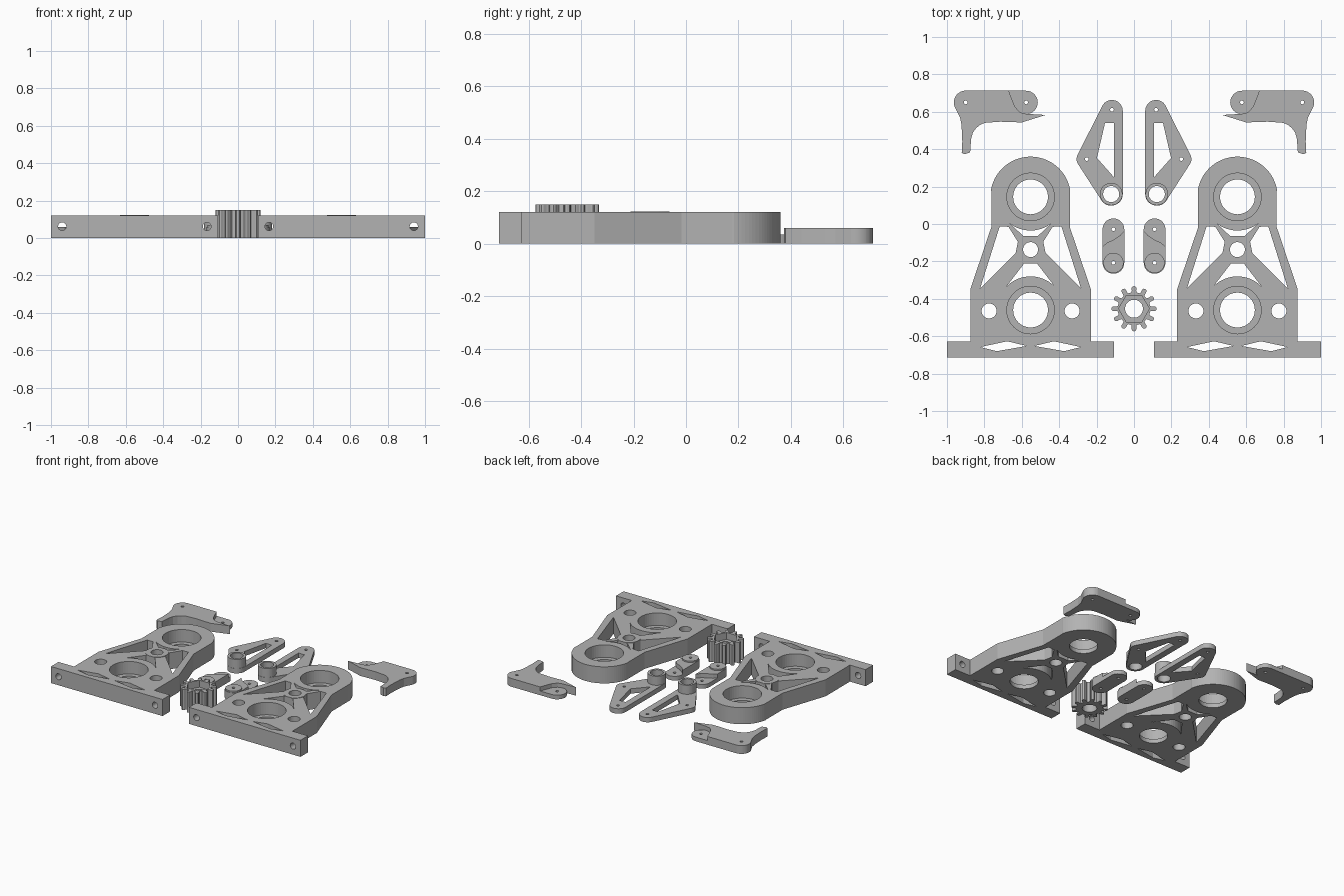
import bpy, bmesh, math
from mathutils import Matrix

if "Cube" in bpy.data.objects:
    bpy.data.objects.remove(bpy.data.objects["Cube"])

grey = bpy.data.materials.new("plain grey")
grey.diffuse_color = (0.45, 0.45, 0.45, 1)
grey.use_nodes = True
grey.node_tree.nodes["Principled BSDF"].inputs["Base Color"].default_value = grey.diffuse_color


def arc(cx, cy, r, a0, a1, n=16):
    """Points on an arc, angles in degrees."""
    return [(cx + r * math.cos(math.radians(a0 + (a1 - a0) * i / n)),
             cy + r * math.sin(math.radians(a0 + (a1 - a0) * i / n))) for i in range(n + 1)]


def circle(cx, cy, r, n=40):
    return arc(cx, cy, r, 0, 360, n)[:-1]


def prism(name, pts, z0, z1):
    """Extrude a closed outline between two heights."""
    bm = bmesh.new()
    low = [bm.verts.new((x, y, z0)) for x, y in pts]
    high = [bm.verts.new((x, y, z1)) for x, y in pts]
    bm.faces.new(low)
    bm.faces.new(high)
    n = len(pts)
    for i in range(n):
        j = (i + 1) % n
        bm.faces.new((low[i], low[j], high[j], high[i]))
    bmesh.ops.recalc_face_normals(bm, faces=bm.faces)
    me = bpy.data.meshes.new(name)
    bm.to_mesh(me)
    bm.free()
    me.materials.append(grey)
    ob = bpy.data.objects.new(name, me)
    bpy.context.collection.objects.link(ob)
    return ob


def combine(ob, other, op):
    """Apply a boolean and discard the helper."""
    m = ob.modifiers.new("bool", 'BOOLEAN')
    m.operation, m.object, m.solver = op, other, 'EXACT'
    bpy.context.view_layer.objects.active = ob
    bpy.ops.object.modifier_apply(modifier=m.name)
    bpy.data.objects.remove(other)


def cut(ob, pts, z0=-0.1, z1=0.3):
    combine(ob, prism("cutter", pts, z0, z1), 'DIFFERENCE')


def add(ob, pts, z0, z1):
    combine(ob, prism("addition", pts, z0, z1), 'UNION')


def mirrored(ob):
    """Make the left-hand twin of a right-hand part."""
    twin = ob.copy()
    twin.data = ob.data.copy()
    twin.data.transform(Matrix.Scale(-1, 4, (1, 0, 0)))
    twin.data.flip_normals()
    twin.name = "left_" + ob.name
    ob.name = "right_" + ob.name
    bpy.context.collection.objects.link(twin)


# side plate: flange, tapering body and round top
C, T = 0.553, 0.12
HI, LO, MID = 0.145, -0.46, -0.137
half = [(0.447, -0.713), (0.447, -0.627), (0.322, -0.627), (0.322, -0.348), (0.21, -0.017), (0.21, 0.175)]
right = [(C + x, y) for x, y in half]
left = [(C - x, y) for x, y in reversed(half)]
plate = prism("side_plate", right + arc(C, HI, 0.215, 10, 170, 40) + left, 0, T)
add(plate, circle(C, MID, 0.077), 0.02, T + 0.003)
# bearing seats
for y in (HI, LO):
    cut(plate, circle(C, y, 0.093, 48))
    cut(plate, circle(C, y, 0.127, 48), 0.03)
cut(plate, circle(C, MID, 0.04))
# windows above and below the centre boss
cut(plate, arc(C, HI, 0.18, 232, 308) + [(C + 0.04, -0.063), (C - 0.04, -0.063)])
cut(plate, arc(C, LO, 0.18, 136, 44) + [(C + 0.035, -0.212), (C - 0.035, -0.212)])
# side windows, round holes, flange diamonds and flange screw holes
window = [(0.165, -0.013), (0.118, -0.015), (0.068, -0.095), (0.08, -0.155), (0.27, -0.345)]
diamond = [(0.27, -0.658), (0.125, -0.627), (0.02, -0.652), (0.18, -0.68)]
for s in (1, -1):
    cut(plate, [(C + s * x, y) for x, y in window])
    cut(plate, [(C + s * x, y) for x, y in diamond])
    cut(plate, circle(C + s * 0.222, -0.465, 0.04))
    bore = prism("cutter", circle(0, 0, 0.022, 24), -0.1, 0.1)
    bore.data.transform(Matrix.Translation((C + s * 0.387, -0.67, 0.062))
                        @ Matrix.Rotation(math.pi / 2, 4, 'X'))
    combine(plate, bore, 'DIFFERENCE')
mirrored(plate)

# gripper finger: thick hooked body with a thin rounded lug
body = ([(0.67, 0.713)] + arc(0.9, 0.65, 0.063, 90, -20)
        + [(0.93, 0.57), (0.922, 0.53), (0.918, 0.44), (0.921, 0.38), (0.905, 0.373),
           (0.876, 0.383), (0.871, 0.455), (0.862, 0.487), (0.845, 0.512), (0.823, 0.53),
           (0.797, 0.541), (0.716, 0.547), (0.6, 0.543), (0.472, 0.583),
           (0.577, 0.589), (0.61, 0.597), (0.635, 0.625), (0.65, 0.66)])
finger = prism("gripper_finger", body, 0, 0.06)
add(finger, arc(0.577, 0.65, 0.0625, 90, 270) + [(0.6, 0.5875), (0.72, 0.6), (0.72, 0.7125)], 0, 0.03)
for x in (0.577, 0.9):
    cut(finger, circle(x, 0.65, 0.01, 16))
mirrored(finger)

# linkage arm: triangular frame with a raised hollow boss
arm = prism("linkage_arm", arc(0.118, 0.605, 0.058, 180, 28)
            + arc(0.257, 0.347, 0.05, 28, -36, 10) + arc(0.122, 0.16, 0.062, -36, -180), 0, 0.035)
cut(arm, [(0.155, 0.54), (0.107, 0.54), (0.107, 0.25), (0.198, 0.353)])
add(arm, circle(0.122, 0.16, 0.06), 0.01, 0.1)
cut(arm, circle(0.122, 0.16, 0.043))
cut(arm, circle(0.118, 0.61, 0.01, 16))
cut(arm, circle(0.252, 0.347, 0.01, 16))
mirrored(arm)

# short link: capsule with a thin rear lug and a round spacer in front
L = 0.11
link = prism("short_link", arc(L, -0.028, 0.058, 0, 180) + arc(L, -0.208, 0.058, 180, 360), 0, 0.06)
cut(link, [(0, -0.03), (0.052, -0.036), (0.075, -0.062), (0.11, -0.085), (0.145, -0.1),
           (0.168, -0.122), (0.25, -0.122), (0.25, 0.1), (0, 0.1)], 0.03)
add(link, circle(L, -0.208, 0.054), 0.04, 0.07)
for y in (-0.028, -0.208):
    cut(link, circle(L, y, 0.01, 16))
mirrored(link)

# pinion gear: twelve rounded teeth, bore and hexagonal nut pocket
GY, teeth = -0.453, []
for k in range(12):
    for r, a in ((0.088, -9), (0.098, -7), (0.112, -6.5), (0.119, -4), (0.121, 0),
                 (0.119, 4), (0.112, 6.5), (0.098, 7), (0.088, 9)):
        t = math.radians(k * 30 + a)
        teeth.append((r * math.cos(t), GY + r * math.sin(t)))
gear = prism("pinion_gear", teeth, 0, 0.15)
cut(gear, circle(0, GY, 0.048))
cut(gear, circle(0, GY, 0.082, 6), 0.1)
